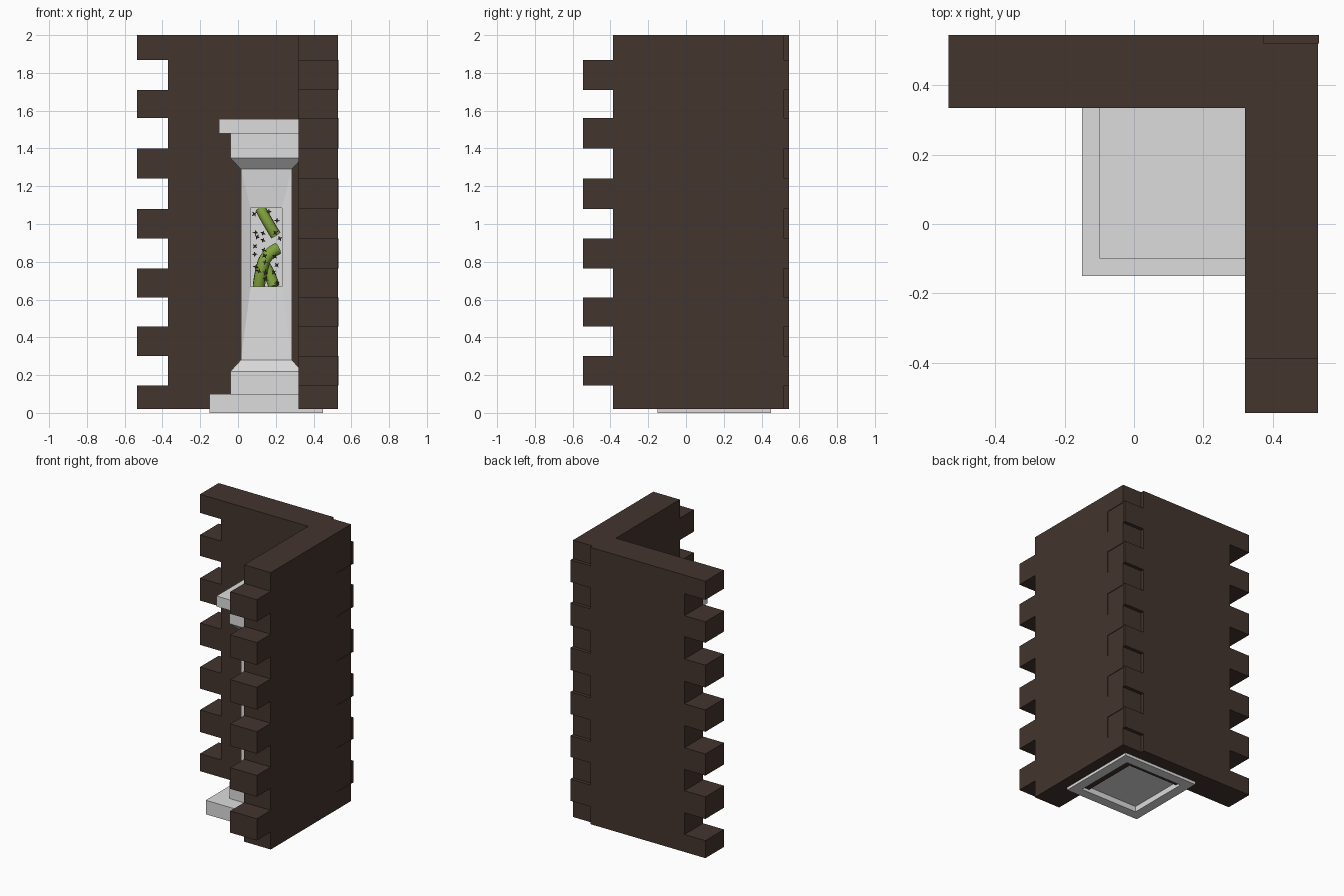
import bpy, bmesh, math, random
from mathutils import Matrix, Vector

if "Cube" in bpy.data.objects:
    bpy.data.objects.remove(bpy.data.objects["Cube"])

random.seed(4)


def material(name, rgb):
    m = bpy.data.materials.new(name)
    m.diffuse_color = (*rgb, 1)
    m.use_nodes = True
    m.node_tree.nodes["Principled BSDF"].inputs["Base Color"].default_value = m.diffuse_color
    return m


BROWN = material("dark brown brick", (0.056, 0.035, 0.027))
STONE = material("pale stone", (0.72, 0.72, 0.72))
GREEN = material("leaf green", (0.22, 0.36, 0.045))
DARK = material("thorn black", (0.025, 0.025, 0.015))


def finish(name, bm, mat, fix=True):
    if fix:
        bmesh.ops.recalc_face_normals(bm, faces=bm.faces)
    me = bpy.data.meshes.new(name)
    bm.to_mesh(me)
    bm.free()
    me.materials.append(mat)
    ob = bpy.data.objects.new(name, me)
    bpy.context.collection.objects.link(ob)
    return ob


def box(bm, x0, x1, y0, y1, z0, z1):
    m = (Matrix.Translation(((x0 + x1) / 2, (y0 + y1) / 2, (z0 + z1) / 2))
         @ Matrix.Diagonal((x1 - x0, y1 - y0, z1 - z0, 1)))
    bmesh.ops.create_cube(bm, size=1, matrix=m)


# L-shaped wall core with shallow corner notches
OUT = [(-0.37, 0.335), (0.32, 0.335), (0.32, -0.387), (0.53, -0.387), (0.53, 0.36),
       (0.526, 0.36), (0.526, 0.52), (0.375, 0.52), (0.375, 0.545), (-0.37, 0.545)]
bm = bmesh.new()
f = bm.faces.new([bm.verts.new((x, y, 0.02)) for x, y in OUT])
r = bmesh.ops.extrude_face_region(bm, geom=[f])
bmesh.ops.translate(bm, vec=(0, 0, 1.98), verts=[v for v in r["geom"] if isinstance(v, bmesh.types.BMVert)])
finish("wall_core", bm, BROWN)

# alternating brick ends on both wall ends and at the corner
LEVELS = [2, 1.867, 1.71, 1.56, 1.4, 1.24, 1.08, 0.923, 0.765, 0.61, 0.458, 0.30, 0.145, 0.02]
ends, corner = bmesh.new(), bmesh.new()
for i, (top, bot) in enumerate(zip(LEVELS, LEVELS[1:])):
    if i % 2 == 0:
        box(ends, -0.535, -0.37, 0.335, 0.545, bot, top)
        box(corner, 0.526, 0.53, 0.36, 0.52, bot, top)
    else:
        box(ends, 0.32, 0.53, -0.545, -0.387, bot, top)
        box(corner, 0.375, 0.533, 0.52, 0.545, bot, top)
finish("wall_end_bricks", ends, BROWN)
finish("corner_bricks", corner, BROWN)

C = 0.15  # column centre in x and y


def square_stack(name, rings):
    """Closed square tower through (half width, z) rings."""
    bm = bmesh.new()
    loops = [[bm.verts.new((C + sx * h, C + sy * h, z))
              for sx, sy in ((-1, -1), (1, -1), (1, 1), (-1, 1))] for h, z in rings]
    for a, b in zip(loops, loops[1:]):
        for i in range(4):
            j = (i + 1) % 4
            bm.faces.new((a[i], a[j], b[j], b[i]))
    bm.faces.new(loops[0][::-1])
    bm.faces.new(loops[-1])
    return finish(name, bm, STONE)


# plinth (hollow underneath) and capital
square_stack("column_plinth", [(0.23, 0.04), (0.23, 0), (0.30, 0), (0.30, 0.10),
                               (0.19, 0.10), (0.19, 0.22), (0.135, 0.28)])
square_stack("column_capital", [(0.135, 1.29), (0.19, 1.35), (0.19, 1.48),
                                (0.25, 1.48), (0.25, 1.555)])

# shaft: every side dips towards a window, the two exposed sides open into a cavity
H, W, Z0, Z1, WZ0, WZ1 = 0.135, 0.083, 0.28, 1.29, 0.67, 1.085
bm = bmesh.new()
for k in range(4):
    rot = Matrix.Rotation(k * math.pi / 2, 3, "Z")

    def rect(h, d, z0, z1):
        return [bm.verts.new(rot @ Vector((x, -d, z)) + Vector((C, C, 0)))
                for x, z in ((-h, z0), (h, z0), (h, z1), (-h, z1))]

    rings = [rect(H, H, Z0, Z1), rect(W, 0.117, WZ0, WZ1), rect(W, W, WZ0, WZ1)]
    for a, b in zip(rings, rings[1:]):
        for i in range(4):
            j = (i + 1) % 4
            bm.faces.new((a[i], a[j], b[j], b[i]))
    if k in (1, 2):
        bm.faces.new(rings[-1])
for z in (WZ0, WZ1):
    bm.faces.new([bm.verts.new((C + x * W, C + y * W, z))
                  for x, y in ((-1, -1), (1, -1), (1, 1), (-1, 1))])
bmesh.ops.remove_doubles(bm, verts=bm.verts, dist=1e-4)
finish("column_shaft", bm, STONE)


# green stems inside the window
def stem(name, pts, radius):
    cu = bpy.data.curves.new(name, "CURVE")
    cu.dimensions = "3D"
    cu.bevel_depth, cu.bevel_resolution, cu.use_fill_caps = radius, 2, True
    s = cu.splines.new("NURBS")
    s.points.add(len(pts) - 1)
    for p, co in zip(s.points, pts):
        p.co = (*co, 1)
    s.use_endpoint_u, s.order_u, s.resolution_u = True, 3, 6
    cu.materials.append(GREEN)
    bpy.context.collection.objects.link(bpy.data.objects.new(name, cu))


stem("lower_stem", [(0.11, 0.12, 0.67), (0.12, 0.10, 0.75), (0.15, 0.11, 0.84), (0.21, 0.13, 0.87)], 0.034)
stem("base_stem", [(0.19, 0.12, 0.67), (0.17, 0.13, 0.74), (0.13, 0.14, 0.80)], 0.032)
stem("upper_stem", [(0.12, 0.13, 1.08), (0.15, 0.11, 1.02), (0.20, 0.12, 0.94)], 0.030)

# small dark star-shaped thorns scattered over the opening
bm = bmesh.new()
for row in range(9):
    for col in range(3):
        x = 0.095 + 0.055 * col + random.uniform(-0.018, 0.018)
        z = 0.695 + 0.045 * row + random.uniform(-0.015, 0.015)
        y = random.uniform(0.06, 0.075)
        turn = random.uniform(0, 1.5)
        if random.random() < 0.15:
            continue
        star = []
        for i in range(8):
            rad = 0.016 if i % 2 == 0 else 0.006
            a = turn + i * math.pi / 4
            star.append(bm.verts.new((x + rad * math.cos(a), y, z + rad * math.sin(a))))
        bm.faces.new(star)
finish("thorns", bm, DARK, fix=False)
